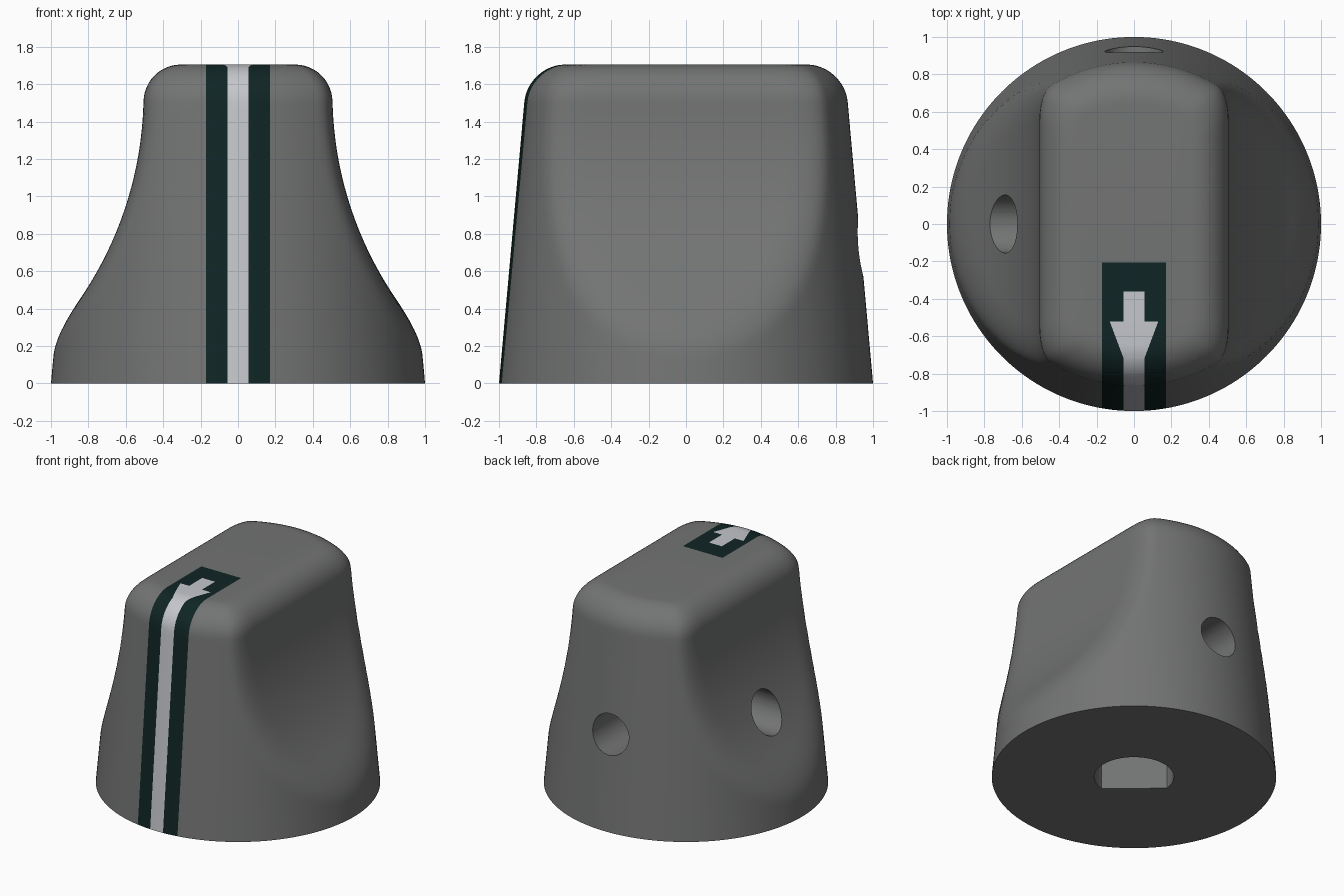
import bpy, bmesh, math
from mathutils import Vector, Matrix

if "Cube" in bpy.data.objects:
    bpy.data.objects.remove(bpy.data.objects["Cube"])

H, FILLET, SEG = 1.705, 0.2, 160
PI = math.pi


def material(name, rgb):
    m = bpy.data.materials.new(name)
    m.diffuse_color = (*rgb, 1)
    m.use_nodes = True
    m.node_tree.nodes["Principled BSDF"].inputs["Base Color"].default_value = m.diffuse_color
    return m


grey = material("body grey", (0.17, 0.175, 0.172))
dark = material("dark green", (0.005, 0.018, 0.018))
light = material("light grey", (0.56, 0.57, 0.60))


def to_object(bm, name):
    bmesh.ops.recalc_face_normals(bm, faces=bm.faces)
    me = bpy.data.meshes.new(name)
    bm.to_mesh(me)
    bm.free()
    ob = bpy.data.objects.new(name, me)
    bpy.context.collection.objects.link(ob)
    return ob


def section_radius(z, t):
    """Tapered circle with two scooped sides, softened where they meet."""
    f = max(z - (H - FILLET), 0)
    inset = FILLET - math.sqrt(max(FILLET ** 2 - f ** 2, 0))
    circle = 1 - 0.09 * z - inset
    drop = max(1.55 - z, 0)
    flat = 0.505 + 1.945 - math.sqrt(1.945 ** 2 - drop ** 2) - inset
    side = flat / max(abs(math.cos(t)), 1e-4)
    k = 0.12
    h = max(k - abs(side - circle), 0) / k
    return min(side, circle) - h * h * k / 4


# knob body, lofted from rings with a rounded top edge
heights = [i * (H - FILLET) / 48 for i in range(49)]
heights += [H - FILLET + FILLET * math.sin(i * PI / 24) for i in range(1, 13)]
bm = bmesh.new()
rings = []
for z in heights:
    ring = []
    for i in range(SEG):
        t = 2 * PI * i / SEG
        r = section_radius(z, t)
        ring.append(bm.verts.new((r * math.cos(t), r * math.sin(t), z)))
    rings.append(ring)
for a, b in zip(rings, rings[1:]):
    for i in range(SEG):
        j = (i + 1) % SEG
        bm.faces.new((a[i], a[j], b[j], b[i]))
bm.faces.new(rings[0][::-1])
bm.faces.new(rings[-1])
knob = to_object(bm, "knob_body")


# cutters: D-shaped shaft bore and two set screw holes
def prism(name, points, depth, matrix):
    bm = bmesh.new()
    face = bm.faces.new([bm.verts.new((x, y, 0)) for x, y in points])
    ext = bmesh.ops.extrude_face_region(bm, geom=[face])["geom"]
    bmesh.ops.translate(bm, vec=(0, 0, depth),
                        verts=[v for v in ext if isinstance(v, bmesh.types.BMVert)])
    bm.transform(matrix)
    ob = to_object(bm, name)
    ob.hide_render = True
    ob.hide_set(True)
    return ob


def arc(r, start, end, n):
    return [(r * math.cos(start + (end - start) * i / n),
             r * math.sin(start + (end - start) * i / n)) for i in range(n + 1)]


half = math.acos(0.16 / 0.28)
bore_turn = Matrix.Rotation(math.radians(-131), 4, 'Z')
cutters = [prism("shaft_bore_cutter", arc(0.28, half, 2 * PI - half, 40), 1.2,
                 Matrix.Translation((0, 0, -0.1)) @ bore_turn)]
for name, axis in (("back_screw_cutter", (0, 1, 0)), ("left_screw_cutter", (-1, 0, 0))):
    turn = Vector((0, 0, 1)).rotation_difference(Vector(axis)).to_matrix().to_4x4()
    place = Matrix.Translation(Vector((0, 0, 0.725)) + Vector(axis) * 0.05)
    cutters.append(prism(name, arc(0.155, 0, 2 * PI, 48)[:-1], 1.2, place @ turn))

bpy.context.view_layer.objects.active = knob
knob.select_set(True)
for c in cutters:
    mod = knob.modifiers.new(c.name, 'BOOLEAN')
    mod.operation, mod.solver, mod.object = 'DIFFERENCE', 'EXACT', c
    bpy.ops.object.modifier_apply(modifier=mod.name)
for c in cutters:
    bpy.data.objects.remove(c)

# pointer stripe and arrow, cut into the front and top faces
knob.data.materials.clear()
for m in (grey, dark, light):
    knob.data.materials.append(m)
bm = bmesh.new()
bm.from_mesh(knob.data)


def outer_front(f):
    c = f.calc_center_median()
    return c.z > 1.65 or (c.y < -0.5 and abs(c.x) < 0.3 and f.normal.z > -0.5)


planes = [((s * x, 0, 0), (1, 0, 0)) for s in (-1, 1) for x in (0.055, 0.17)]
planes += [((0, y, 0), (0, 1, 0)) for y in (-0.205, -0.36, -0.52, -0.72)]
planes += [((s * 0.055, -0.72, 0), (s * 0.2, -0.075, 0)) for s in (-1, 1)]
for co, no in planes:
    bm.normal_update()
    faces = [f for f in bm.faces if outer_front(f)]
    edges = {e for f in faces for e in f.edges}
    verts = {v for f in faces for v in f.verts}
    bmesh.ops.bisect_plane(bm, geom=list(verts) + list(edges) + faces, dist=1e-5,
                           plane_co=co, plane_no=no)
bm.normal_update()
for f in bm.faces:
    c = f.calc_center_median()
    x, y = abs(c.x), c.y
    f.material_index = 0
    if outer_front(f) and x < 0.17 and y < -0.205:
        head = -0.72 < y < -0.52 and x < 0.055 + 0.075 * (y + 0.72) / 0.2
        f.material_index = 2 if head or (x < 0.055 and y < -0.36) else 1
bm.to_mesh(knob.data)
bm.free()
bpy.ops.object.shade_smooth_by_angle(angle=math.radians(30))
